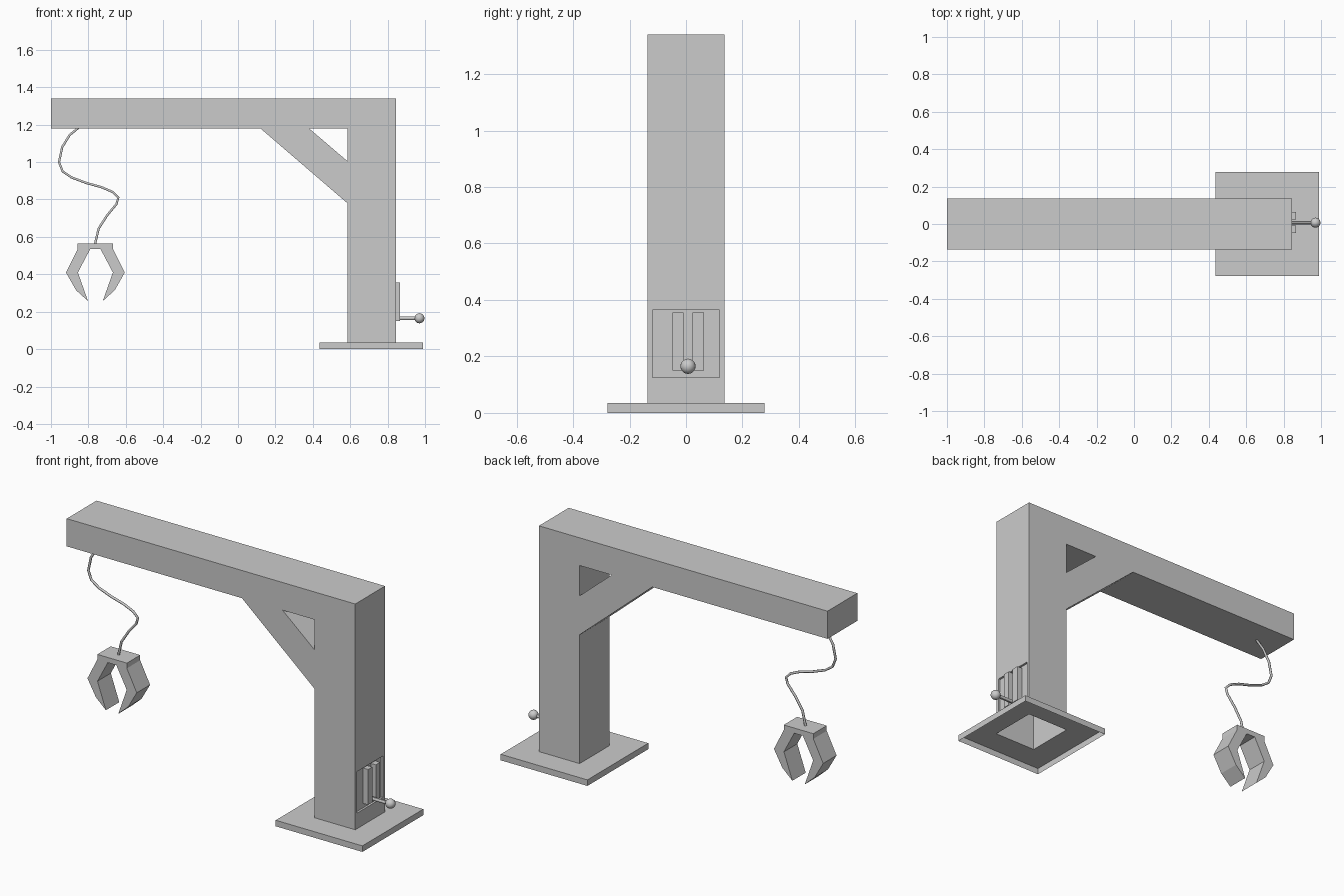
import bpy, bmesh
from mathutils import Vector

if "Cube" in bpy.data.objects:
    bpy.data.objects.remove(bpy.data.objects["Cube"])


def finish(bm, name):
    bmesh.ops.recalc_face_normals(bm, faces=bm.faces)
    mesh = bpy.data.meshes.new(name)
    bm.to_mesh(mesh)
    bm.free()
    ob = bpy.data.objects.new(name, mesh)
    bpy.context.collection.objects.link(ob)
    return ob


def extrude_profile(points, polygons, half_depth):
    """Extrude xz polygons along y; shared edges get no walls."""
    bm = bmesh.new()
    front = [bm.verts.new((x, -half_depth, z)) for x, z in points]
    back = [bm.verts.new((x, half_depth, z)) for x, z in points]
    used = {}
    for poly in polygons:
        bm.faces.new([front[i] for i in poly])
        bm.faces.new([back[i] for i in reversed(poly)])
        for a, b in zip(poly, poly[1:] + poly[:1]):
            used.setdefault(frozenset((a, b)), []).append((a, b))
    for pairs in used.values():
        if len(pairs) == 1:
            a, b = pairs[0]
            bm.faces.new((front[b], front[a], back[a], back[b]))
    bmesh.ops.recalc_face_normals(bm, faces=bm.faces)
    bm.normal_update()
    return bm


def box(name, lo, hi):
    bm = bmesh.new()
    bmesh.ops.create_cube(bm, size=1)
    for v in bm.verts:
        v.co = Vector([h if c > 0 else l for c, l, h in zip(v.co, lo, hi)])
    return finish(bm, name)


# Column, beam and diagonal brace with its triangular opening
pts = [(-1, 1.34), (-1, 1.18), (0.12, 1.18), (0.38, 1.18), (0.585, 1.18),
       (0.585, 1.005), (0.585, 0.78), (0.585, 0.035), (0.845, 0.035), (0.845, 1.34)]
bm = extrude_profile(pts, [list(range(10)), [2, 6, 5, 3]], 0.136)
bottom = [f for f in bm.faces if f.normal.z < -0.9 and f.calc_center_median().z < 0.1]
bmesh.ops.delete(bm, geom=bottom, context='FACES_ONLY')
# Shallow panel recess in the right side
side = next(f for f in bm.faces if f.normal.x > 0.9 and f.calc_center_median().x > 0.84)
mid_z = side.calc_center_median().z
bmesh.ops.inset_individual(bm, faces=[side], thickness=0.03)
for v in side.verts:
    v.co = (0.845, 0.118 if v.co.y > 0 else -0.118, 0.365 if v.co.z > mid_z else 0.125)
pocket = bmesh.ops.extrude_discrete_faces(bm, faces=[side])['faces'][0]
bmesh.ops.translate(bm, verts=pocket.verts, vec=(-0.012, 0, 0))
finish(bm, "crane_frame")

# Base plate, open underneath, with a hole leading into the hollow column
bm = bmesh.new()
bmesh.ops.create_cube(bm, size=1)
for v in bm.verts:
    v.co = (0.99 if v.co.x > 0 else 0.436, 0.278 if v.co.y > 0 else -0.278,
            0.035 if v.co.z > 0 else 0)
bm.normal_update()
top = next(f for f in bm.faces if f.normal.z > 0.9)
under = [f for f in bm.faces if f.normal.z < -0.9]
bmesh.ops.inset_individual(bm, faces=[top], thickness=0.1)
for v in top.verts:
    v.co = (0.845 if v.co.x > 0.71 else 0.585, 0.136 if v.co.y > 0 else -0.136, 0.035)
bmesh.ops.delete(bm, geom=under + [top], context='FACES_ONLY')
finish(bm, "base_plate")

# Lever guide: two rails with a slot between them
for label, y0, y1 in (("front", -0.047, -0.009), ("back", 0.023, 0.063)):
    box("lever_rail_" + label, (0.833, y0, 0.15), (0.865, y1, 0.355))

# Lever rod and knob
bpy.ops.mesh.primitive_cylinder_add(vertices=12, radius=0.010, depth=0.12,
                                    location=(0.893, 0.007, 0.165),
                                    rotation=(0, 1.5707963, 0))
bpy.context.object.name = "lever_rod"
bpy.ops.object.shade_smooth_by_angle()
bpy.ops.mesh.primitive_uv_sphere_add(segments=16, ring_count=10, radius=0.027,
                                     location=(0.97, 0.007, 0.165))
bpy.context.object.name = "lever_knob"
bpy.ops.object.shade_smooth()

# Claw: top plate with two mirrored bent fingers
cx = -0.7625
half = [(-0.857, 0.565), (-0.857, 0.535), (-0.92, 0.41), (-0.866, 0.315),
        (-0.802, 0.257), (-0.856, 0.41), (-0.79, 0.535)]
outline = half + [(2 * cx - x, z) for x, z in reversed(half)]
finish(extrude_profile(outline, [list(range(14))], 0.061), "claw")

# Hanging cable
path = [(-0.845, 1.19), (-0.90, 1.145), (-0.94, 1.08), (-0.957, 1.0), (-0.937, 0.95),
        (-0.89, 0.918), (-0.81, 0.888), (-0.73, 0.866), (-0.67, 0.84), (-0.64, 0.81),
        (-0.65, 0.775), (-0.70, 0.715), (-0.745, 0.645), (-0.765, 0.56)]
curve = bpy.data.curves.new("cable", 'CURVE')
curve.dimensions = '3D'
curve.bevel_depth = 0.007
curve.bevel_resolution = 1
spline = curve.splines.new('POLY')
spline.points.add(len(path) - 1)
for p, (x, z) in zip(spline.points, path):
    p.co = (x, 0, z, 1)
bpy.context.collection.objects.link(bpy.data.objects.new("cable", curve))
